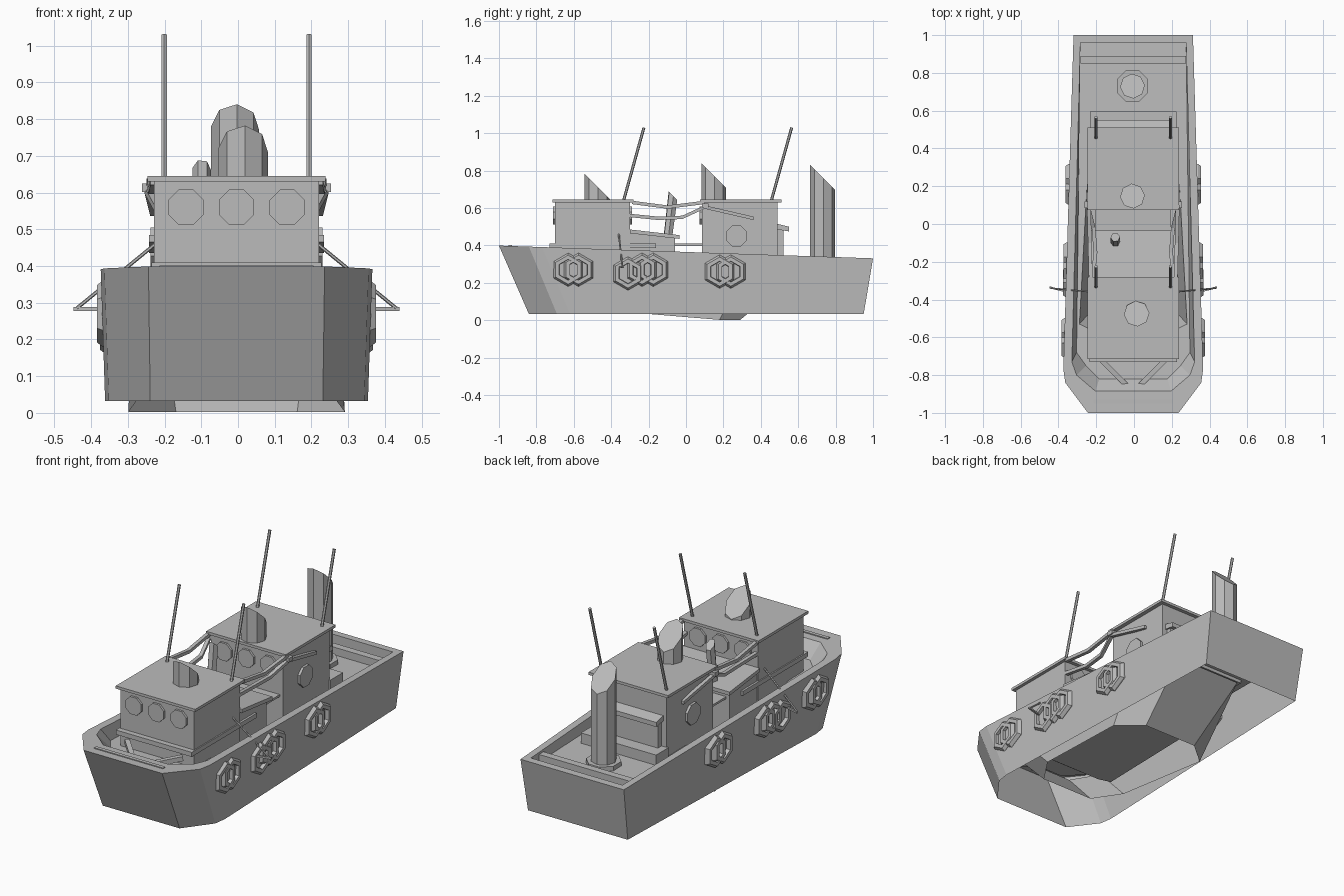
import bpy, bmesh, math
from mathutils import Vector

cube = bpy.data.objects.get("Cube")
if cube:
    bpy.data.objects.remove(cube)

grey = bpy.data.materials.new("plain grey")
grey.use_nodes = True
grey.diffuse_color = (0.5, 0.5, 0.5, 1)
grey.node_tree.nodes["Principled BSDF"].inputs["Base Color"].default_value = (0.5, 0.5, 0.5, 1)


def loft(name, rings, start=True, end=True, wrap=False):
    """Skin a list of closed rings; the ends are capped on request."""
    bm = bmesh.new()
    vs = [[bm.verts.new(p) for p in r] for r in rings]
    pairs = list(zip(vs, vs[1:])) + ([(vs[-1], vs[0])] if wrap else [])
    for a, b in pairs:
        for i in range(len(a)):
            j = (i + 1) % len(a)
            bm.faces.new((a[i], a[j], b[j], b[i]))
    if start and not wrap:
        bm.faces.new(vs[0][::-1])
    if end and not wrap:
        bm.faces.new(vs[-1])
    bmesh.ops.recalc_face_normals(bm, faces=bm.faces)
    me = bpy.data.meshes.new(name)
    bm.to_mesh(me)
    bm.free()
    me.materials.append(grey)
    ob = bpy.data.objects.new(name, me)
    ob.location.x = -0.004
    bpy.context.collection.objects.link(ob)
    return ob


def box(name, x, y, z):
    """Box from (low, high) ranges."""
    return loft(name, [[(x[0], y[0], h), (x[1], y[0], h), (x[1], y[1], h), (x[0], y[1], h)] for h in z])


def slab(name, half_width, profile):
    """Side profile of (y, z) points drawn out across the boat."""
    return loft(name, [[(x, y, z) for y, z in profile] for x in (-half_width, half_width)])


def rod(name, a, b, r, n=6):
    """Straight round bar between two points."""
    a, b = Vector(a), Vector(b)
    q = (b - a).to_track_quat('Z', 'Y')
    turn = [math.tau * (i + 0.5) / n for i in range(n)]
    return loft(name, [[c + q @ Vector((r * math.cos(t), r * math.sin(t), 0)) for t in turn] for c in (a, b)])


def funnel(name, x, y, z0, z_mid, r, n=8, lean=0.0):
    """Upright pipe whose mouth slopes down towards the stern."""
    turn = [math.tau * (i + 0.1) / n for i in range(n)]
    low = [(x + r * math.cos(t), y - lean + r * math.sin(t), z0) for t in turn]
    top = [(x + r * math.cos(t), y + r * math.sin(t), z_mid - r * math.sin(t)) for t in turn]
    return loft(name, [low, top])


def outline(half, height):
    """Mirror half a plan outline and lift it to a height rule."""
    pts = half + [(-x, y) for x, y in reversed(half)]
    return [(x, y, height(y)) for x, y in pts]


def rim_z(y):
    return 0.365 - 0.034 * y


def deck_z(y):
    return 0.3 - 0.02 * y


# Hull shell: outer side, bulwark rim, inner side, deck and the sunken well amidships
keel = [(0.235, -0.84), (0.348, -0.69), (0.358, -0.62), (0.305, 0.95)]
gunwale = [(0.24, -1), (0.36, -0.84), (0.37, -0.77), (0.316, 1)]
inner = [(0.2, -0.885), (0.3, -0.8), (0.325, -0.73), (0.28, 0.96)]
deck = [(0.18, -0.82), (0.25, -0.75), (0.3, -0.68), (0.28, 0.96)]
well_top = [(0.2, -0.57), (0.285, -0.53), (0.245, 0.2), (0.2, 0.45)]
well_floor = [(0.17, -0.5), (0.24, -0.48), (0.225, 0.2), (0.18, 0.4)]
loft("hull", [outline(keel, lambda y: 0.033), outline(gunwale, rim_z), outline(inner, rim_z),
              outline(deck, deck_z), outline(well_top, deck_z),
              outline(well_floor, lambda y: 0.15)], start=False)

# Open underside: inner lining around the well
lining_top = [(0.18, -0.75), (0.27, -0.6), (0.28, 0.3), (0.2, 0.6)]
lining_low = [(0.16, -0.55), (0.26, -0.4), (0.295, 0.18), (0.165, 0.29)]
loft("keel_lining", [outline(lining_top, lambda y: 0.26),
                     outline(lining_low, lambda y: 0.002 if y > 0 else 0.05)], start=False, end=False)

# Bow and stern fittings
box("bow_beam", (-0.21, 0.21), (-0.95, -0.93), (0.385, 0.402))
box("stern_beam", (-0.28, 0.28), (0.85, 0.89), (0.28, 0.325))
for s in (-1, 1):
    rod("bow_brace", (s * 0.02, -0.87, 0.33), (s * 0.17, -0.72, 0.36), 0.018, 4)

# Cabins and their roofs
box("front_cabin", (-0.225, 0.225), (-0.7, -0.3), (0.3, 0.632))
box("front_roof", (-0.243, 0.243), (-0.715, -0.28), (0.63, 0.645))
box("front_cabin_base", (-0.232, 0.232), (-0.73, -0.16), (0.385, 0.41))
box("rear_cabin", (-0.22, 0.22), (0.085, 0.49), (0.2, 0.632))
box("rear_roof", (-0.243, 0.243), (0.075, 0.51), (0.63, 0.645))
slab("rear_shelf", 0.2, [(0.49, 0.485), (0.55, 0.475), (0.55, 0.5), (0.49, 0.515)])
box("rear_locker", (-0.19, 0.19), (0.485, 0.522), (0.28, 0.485))
box("rear_step", (-0.23, 0.23), (0.485, 0.595), (0.27, 0.345))

# Low housing with a sloping lid, and the gangway between the cabins
slab("mid_housing", 0.22, [(-0.3, 0.2), (-0.06, 0.2), (-0.06, 0.445), (-0.3, 0.475)])
slab("mid_housing_lid", 0.238, [(-0.3, 0.465), (-0.035, 0.435), (-0.035, 0.455), (-0.3, 0.485)])
box("gangway", (-0.2, 0.2), (-0.06, 0.09), (0.398, 0.41))

# Portholes: fore and aft on the cabins, plus one on each rear cabin side
for x in (-0.138, 0, 0.138):
    for name, y in (("front_window", -0.7), ("front_back_window", -0.3), ("rear_window", 0.085)):
        rod(name, (x, y - 0.012, 0.56), (x, y + 0.012, 0.56), 0.052, 8)
for s in (-1, 1):
    rod("side_window", (s * 0.21, 0.27, 0.45), (s * 0.234, 0.27, 0.45), 0.06, 8)

# Funnels
funnel("front_funnel", 0.018, -0.475, 0.64, 0.715, 0.068)
funnel("middle_funnel", -0.004, 0.148, 0.64, 0.775, 0.066)
funnel("rear_funnel", -0.004, 0.73, 0.27, 0.765, 0.066)
rod("rear_funnel_base", (-0.004, 0.73, 0.27), (-0.004, 0.73, 0.31), 0.09, 8)
funnel("small_pipe", -0.095, -0.07, 0.42, 0.665, 0.025, 6, 0.03)

# Masts, hanging rails and side poles
for s in (-1, 1):
    for y in (-0.335, 0.455):
        rod("mast", (s * 0.197, y, 0.635), (s * 0.197, y + 0.11, 1.03), 0.008)
    upper = [(0.225, -0.29, 0.63), (0.23, -0.1, 0.605), (0.235, 0.1, 0.63)]
    lower = [(0.215, -0.3, 0.56), (0.2, -0.15, 0.545), (0.21, -0.02, 0.55),
             (0.24, 0.1, 0.605), (0.225, 0.36, 0.545)]
    for path in (upper, lower):
        loft("hanging_rail", [[(s * (x + dx), y, z + dz) for dx, dz in
                               ((-0.01, -0.009), (0.01, -0.009), (0.01, 0.009), (-0.01, 0.009))]
                              for x, y, z in path])
    box("rail_bracket", sorted((s * 0.215, s * 0.257)), (0.085, 0.12), (0.602, 0.625))
    rod("side_pole", (s * 0.215, -0.36, 0.465), (s * 0.435, -0.34, 0.285), 0.005)
    rod("pole_rest", (s * 0.345, -0.36, 0.283), (s * 0.443, -0.335, 0.283), 0.007, 4)

# Hexagonal fenders along both sides
hexagon = [math.tau * (i + 0.5) / 6 + math.pi / 3 for i in range(6)]
for s in (-1, 1):
    for y, z in ((-0.63, 0.27), (-0.575, 0.27), (-0.31, 0.25), (-0.235, 0.27),
                 (-0.175, 0.27), (0.18, 0.26), (0.24, 0.26)):
        side = s * (0.338 - 0.026 * y)
        section = [(-0.02, 0.09), (0.01, 0.09), (0.026, 0.078), (0.026, 0.056), (-0.02, 0.05)]
        loft("fender", [[(side + s * d, y + r * math.cos(t), z + r * math.sin(t)) for t in hexagon]
                        for d, r in section], wrap=True)
